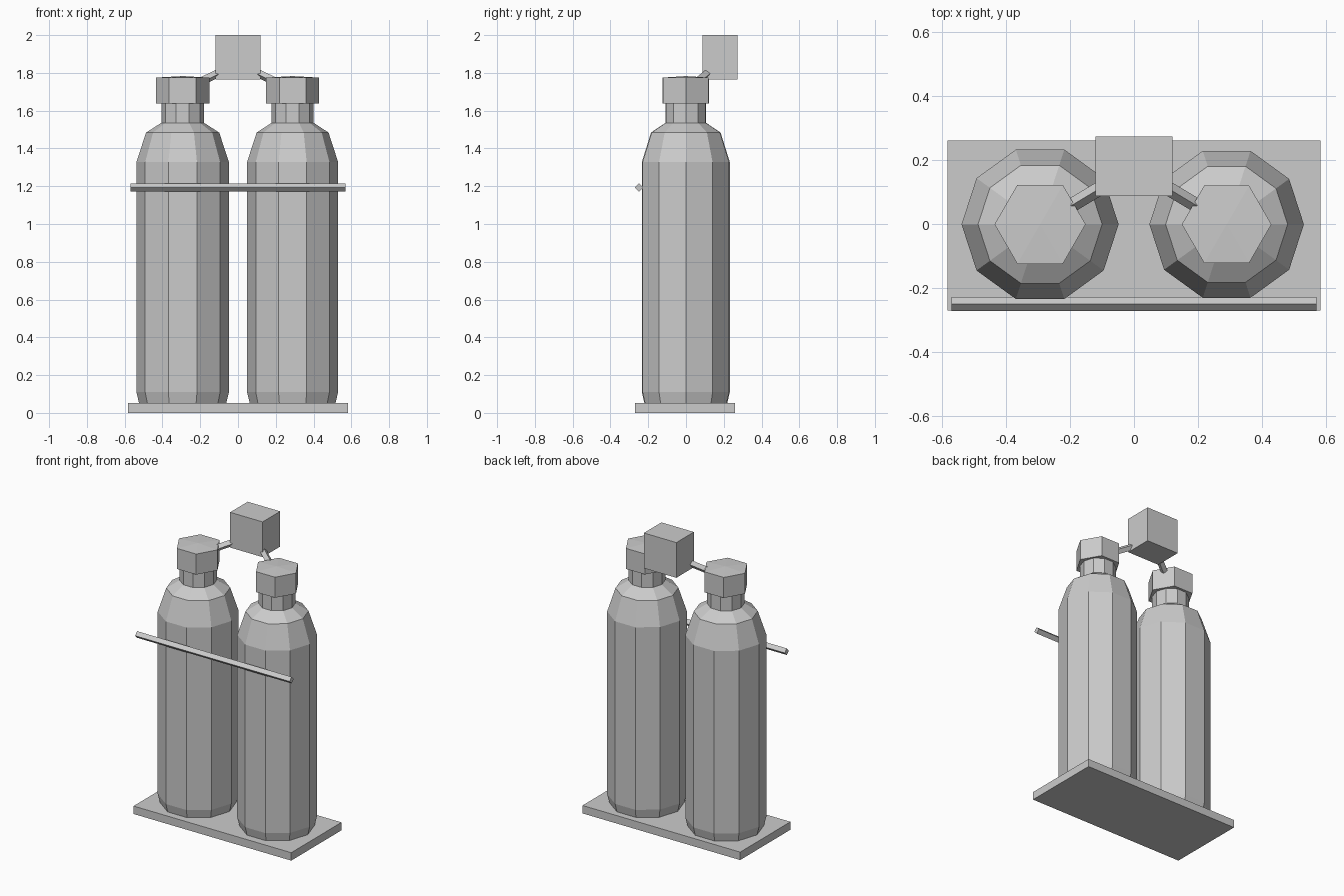
import bpy, bmesh, math
from mathutils import Vector

if "Cube" in bpy.data.objects:
    bpy.data.objects.remove(bpy.data.objects["Cube"], do_unlink=True)

grey = bpy.data.materials.new("plain_grey")
grey.use_nodes = True
colour = (0.6, 0.6, 0.6, 1)
grey.diffuse_color = colour
grey.node_tree.nodes["Principled BSDF"].inputs["Base Color"].default_value = colour


def finish(bm, name):
    bmesh.ops.recalc_face_normals(bm, faces=bm.faces)
    mesh = bpy.data.meshes.new(name)
    bm.to_mesh(mesh)
    bm.free()
    mesh.materials.append(grey)
    obj = bpy.data.objects.new(name, mesh)
    bpy.context.collection.objects.link(obj)
    return obj


def box(name, low, high):
    bm = bmesh.new()
    bmesh.ops.create_cube(bm, size=1)
    low, high = Vector(low), Vector(high)
    bmesh.ops.scale(bm, vec=high - low, verts=bm.verts)
    bmesh.ops.translate(bm, vec=(low + high) / 2, verts=bm.verts)
    return finish(bm, name)


def turned(name, profile, sides, centre):
    """Stack of polygon rings (radius, height); a zero radius closes to a point."""
    bm = bmesh.new()
    rings = []
    for r, z in profile:
        count = sides if r else 1
        rings.append([bm.verts.new((centre[0] + r * math.cos(math.tau * i / sides),
                                    centre[1] + r * math.sin(math.tau * i / sides), z))
                      for i in range(count)])
    bm.faces.new(rings[0])
    for a, b in zip(rings, rings[1:]):
        for i in range(sides):
            j = (i + 1) % sides
            bm.faces.new((a[i], a[j], b[0]) if len(b) == 1 else (a[i], a[j], b[j], b[i]))
    if len(rings[-1]) > 1:
        bm.faces.new(rings[-1])
    return finish(bm, name)


def rod(name, start, end, radius):
    """Square rod standing on its edge."""
    start, end = Vector(start), Vector(end)
    along = (end - start).normalized()
    side = along.cross(Vector((0, 0, 1))).normalized()
    up = side.cross(along)
    bm = bmesh.new()
    rings = [[bm.verts.new(p + d * radius) for d in (side, up, -side, -up)]
             for p in (start, end)]
    for i in range(4):
        j = (i + 1) % 4
        bm.faces.new((rings[0][i], rings[0][j], rings[1][j], rings[1][i]))
    for ring in rings:
        bm.faces.new(ring)
    return finish(bm, name)


# Base plate, front rail and valve block
box("base_plate", (-0.582, -0.27, 0), (0.582, 0.26, 0.053))
rod("front_rail", (-0.57, -0.249, 1.193), (0.57, -0.249, 1.193), 0.022)
box("valve_block", (-0.12, 0.088, 1.765), (0.12, 0.273, 2.0))

# Two tanks, each with a hexagonal cap and an arm to the block
for side, s, cx, r in (("right", -1, -0.293, 0.245), ("left", 1, 0.289, 0.241)):
    centre = (cx, -0.001)
    turned(side + "_tank",
           [(r * 0.94, 0.05), (r, 0.11), (r, 1.328), (r * 0.79, 1.484),
            (r * 0.46, 1.536), (r * 0.46, 1.65)], 10, centre)
    turned(side + "_cap",
           [(r * 0.58, 1.638), (r * 0.58, 1.775), (0, 1.783)], 6, centre)
    rod(side + "_arm", (s * 0.19, 0.061, 1.757), (s * 0.05, 0.145, 1.825), 0.022)
